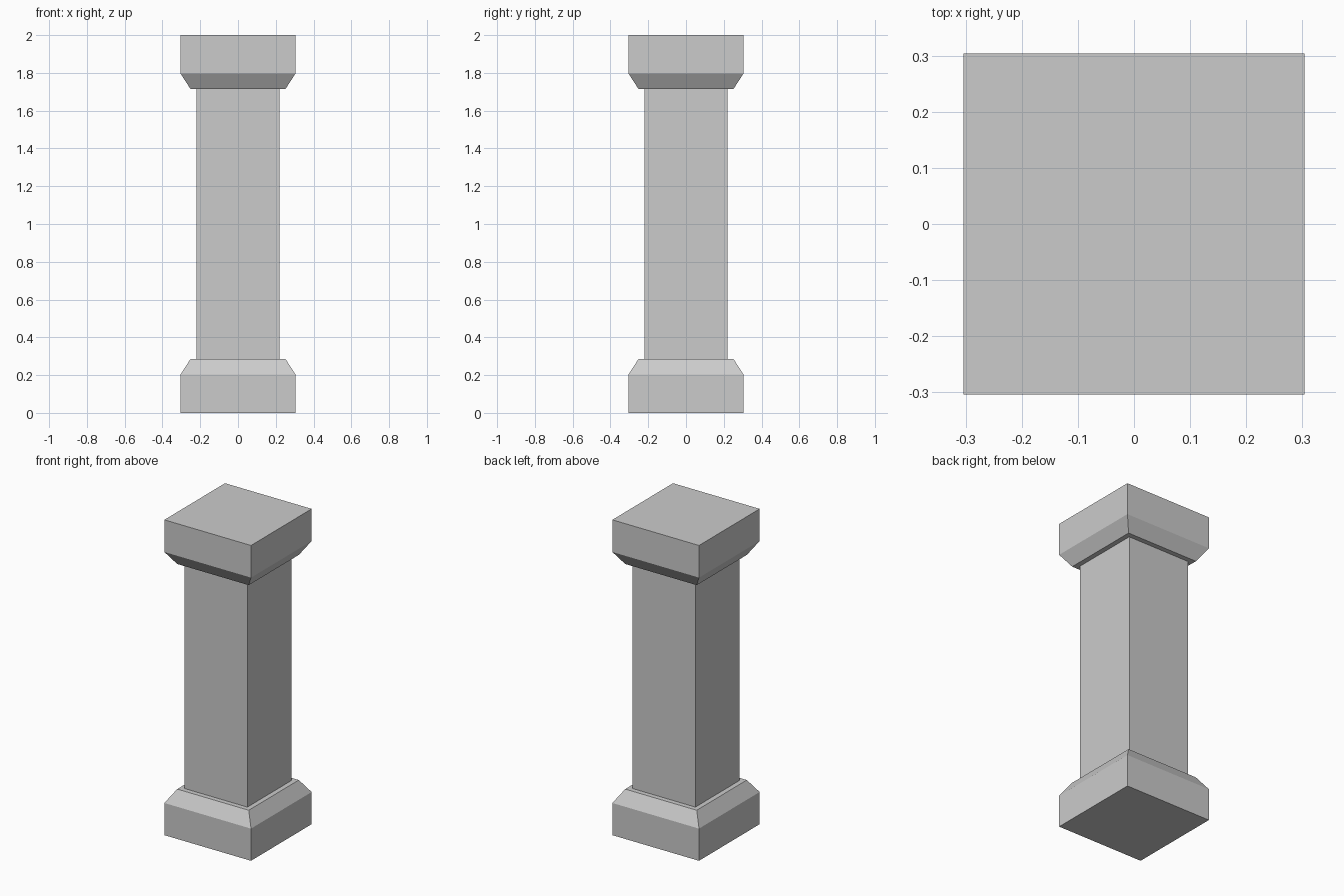
import bpy, bmesh

if "Cube" in bpy.data.objects:
    bpy.data.objects.remove(bpy.data.objects["Cube"])

HALF, NECK, SHAFT = 0.304, 0.251, 0.22   # half widths
LOW, HIGH = 0.204, 0.286                 # chamfer start and end heights


def square_stack(name, rings):
    """Loft square rings given as (half width, z), bottom to top, and cap both ends."""
    bm = bmesh.new()
    loops = [[bm.verts.new((sx * h, sy * h, z))
              for sx, sy in ((-1, -1), (1, -1), (1, 1), (-1, 1))]
             for h, z in rings]
    for a, b in zip(loops, loops[1:]):
        for i in range(4):
            j = (i + 1) % 4
            bm.faces.new((a[i], a[j], b[j], b[i]))
    bm.faces.new(loops[0][::-1])
    bm.faces.new(loops[-1])
    mesh = bpy.data.meshes.new(name)
    bm.to_mesh(mesh)
    bm.free()
    obj = bpy.data.objects.new(name, mesh)
    bpy.context.collection.objects.link(obj)
    return obj


# Plinth with sloped shoulder, and the same block flipped as the capital
block = [(HALF, 0), (HALF, LOW), (NECK, HIGH)]
square_stack("base", block)
square_stack("capital", [(h, 2 - z) for h, z in reversed(block)])

# Square shaft between them
square_stack("shaft", [(SHAFT, HIGH), (SHAFT, 2 - HIGH)])
